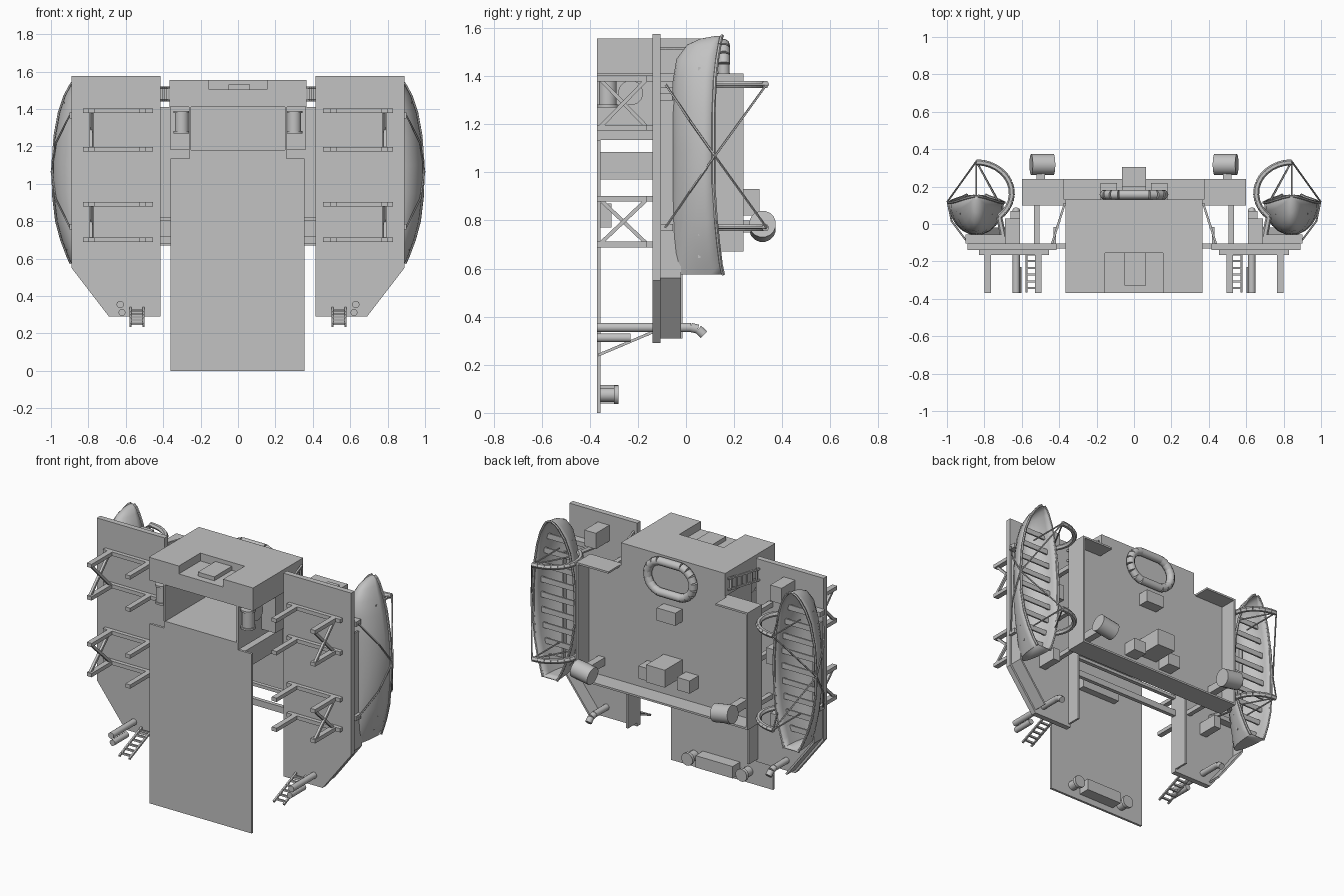
import bpy, bmesh, math
from mathutils import Vector, Matrix

if "Cube" in bpy.data.objects:
    bpy.data.objects.remove(bpy.data.objects["Cube"], do_unlink=True)

GREY = (0.54, 0.54, 0.54, 1)
mat = bpy.data.materials.new("plain grey")
mat.use_nodes = True
mat.diffuse_color = GREY
mat.node_tree.nodes["Principled BSDF"].inputs["Base Color"].default_value = GREY


def finish(name, bm, mirror=False, smooth=False, shell=0):
    """Turn a bmesh into an object, optionally mirrored across x = 0."""
    bmesh.ops.recalc_face_normals(bm, faces=bm.faces)
    me = bpy.data.meshes.new(name)
    bm.to_mesh(me)
    bm.free()
    me.materials.append(mat)
    ob = bpy.data.objects.new(name, me)
    bpy.context.collection.objects.link(ob)
    if smooth:
        bpy.ops.object.select_all(action='DESELECT')
        ob.select_set(True)
        bpy.context.view_layer.objects.active = ob
        bpy.ops.object.shade_smooth_by_angle(angle=math.radians(40))
    if shell:
        ob.modifiers.new("shell", 'SOLIDIFY').thickness = shell
    if mirror:
        ob.modifiers.new("mirror", 'MIRROR')
    return ob


def add_box(bm, x, y, z):
    size = Matrix.Diagonal((x[1] - x[0], y[1] - y[0], z[1] - z[0], 1))
    mid = Matrix.Translation((sum(x) / 2, sum(y) / 2, sum(z) / 2))
    bmesh.ops.create_cube(bm, size=1, matrix=mid @ size)


def add_rod(bm, a, b, r, sides=4):
    a, b = Vector(a), Vector(b)
    d = b - a
    m = Matrix.Translation((a + b) / 2) @ d.to_track_quat('Z', 'Y').to_matrix().to_4x4()
    m = m @ Matrix.Rotation(math.pi / sides, 4, 'Z')
    bmesh.ops.create_cone(bm, cap_ends=True, segments=sides, radius1=r, radius2=r,
                          depth=d.length, matrix=m)


def boxes(name, items, mirror=False):
    bm = bmesh.new()
    for x, y, z in items:
        add_box(bm, x, y, z)
    return finish(name, bm, mirror)


def rods(name, items, r, sides=4, mirror=False):
    """Each item is a path of points joined by straight rods."""
    bm = bmesh.new()
    for path in items:
        for a, b in zip(path, path[1:]):
            add_rod(bm, a, b, r, sides)
    return finish(name, bm, mirror, smooth=sides > 6)


def prism(name, outline, y0, y1, mirror=False):
    """Extrude an (x, z) outline along y."""
    bm = bmesh.new()
    face = bm.faces.new([bm.verts.new((x, y0, z)) for x, z in outline])
    out = bmesh.ops.extrude_face_region(bm, geom=[face])
    bmesh.ops.translate(bm, vec=(0, y1 - y0, 0),
                        verts=[v for v in out["geom"] if isinstance(v, bmesh.types.BMVert)])
    return finish(name, bm, mirror)


# Main lower deck and central house
boxes("main_deck", [((-.36, .355), (-.37, -.355), (0, 1.135))])
boxes("house_roof", [((-.365, .365), (-.37, .13), (1.41, 1.505)),
                     ((-.365, .365), (-.155, .13), (1.505, 1.555)),
                     ((-.05, .065), (-.33, -.155), (1.505, 1.53))])
boxes("house_roof_sides", [((.155, .365), (-.37, -.155), (1.505, 1.555))], True)
boxes("house_floor", [((-.26, .26), (-.37, .1), (1.135, 1.18))])
boxes("house_walls", [((.25, .262), (-.37, -.14), (1.18, 1.41)),
                      ((.25, .36), (-.14, .1), (1.18, 1.41))], True)
boxes("under_trunk", [((-.24, .24), (-.355, .1), (.97, 1.085))])

# Upper deck with bulwarks
boxes("upper_deck", [((-.6, .6), (.1, .13), (.67, 1.41))])
boxes("front_bulwark", [((-.6, .6), (.13, .24), (.67, .682))])
boxes("side_bulwarks", [((.588, .6), (.12, .24), (.67, 1.41)),
                        ((.375, .6), (.12, .24), (1.398, 1.41))], True)
boxes("deck_beams", [((-.42, .42), (-.13, -.105), (.68, .72)),
                     ((-.42, .42), (-.13, -.105), (.8, .82))])
boxes("deck_posts", [((.505, .535), (-.11, .1), (z, z + .03)) for z in (.72, 1.0, 1.3)], True)
boxes("deck_lockers", [((-.065, .065), (.13, .305), (.82, .93)),
                       ((.09, .18), (.13, .22), (.78, .86)),
                       ((-.18, -.09), (.13, .22), (.78, .86)),
                       ((-.065, .065), (.13, .2), (1.17, 1.25))])

# Rounded float ring standing against the house
bm = bmesh.new()
ring = []
for i in range(16):
    a = math.tau * (i + .5) / 16
    ring.append((math.copysign(.06, math.cos(a)) + .1 * math.cos(a), .157,
                 1.43 + .1 * math.sin(a)))
for a, b in zip(ring, ring[1:] + ring[:1]):
    add_rod(bm, a, b, .026, 10)
finish("float_ring", bm, smooth=True)

# Lamps on the bulwark wings
rods("lamp_drum", [[(.43, .318, .765), (.55, .318, .785)]], .056, 16, True)
boxes("lamp_mount", [((.475, .52), (.13, .27), (.75, .8))], True)

# Winches and drums
rods("house_drum", [[(.3, -.325, 1.275), (.3, -.325, 1.385)]], .038, 14, True)
rods("house_drum_flange", [[(.3, -.325, 1.27), (.3, -.325, 1.282)],
                           [(.3, -.325, 1.378), (.3, -.325, 1.39)]], .045, 14, True)
rods("wall_reel", [[(.262, -.23, 1.33), (.3, -.23, 1.33)]], .052, 16, True)
boxes("bow_winch", [((-.13, .13), (-.355, -.28), (.04, .115))])
rods("bow_bollard", [[(.19, -.355, .075), (.19, -.3, .075)]], .03, 12, True)
rods("bow_bollard_cap", [[(.19, -.3, .075), (.19, -.28, .075)]], .04, 12, True)
boxes("deck_hatch", [((-.14, .14), (-.355, -.31), (.77, .87))])

# Side platforms with low walls
prism("side_platform", [(.415, .29), (.69, .29), (.89, .55), (.89, 1.575), (.415, 1.575)],
      -.14, -.105, True)
prism("platform_wall", [(.69, .31), (.88, .56), (.88, 1.3), (.87, 1.3), (.87, .565), (.68, .317)],
      -.105, -.02, True)
boxes("platform_inner_wall", [((.417, .43), (-.105, -.015), (.31, 1.0))], True)
boxes("platform_cabinets", [((.61, .69), (-.105, .03), (1.41, 1.51)),
                            ((.61, .66), (-.105, .07), (1.03, 1.13)),
                            ((.61, .66), (-.105, .03), (.62, .7))], True)

# Support posts and cross braces below the platforms
ROWS = (.7, .89, 1.185, 1.39)
boxes("platform_posts", [((x, x + .034), (-.37, -.14), (z - .012, z + .012))
                         for z in ROWS for x in (.495, .765)], True)
boxes("platform_beams", [((.455, .83), (-.165, -.14), (z - .012, z + .012)) for z in ROWS], True)
braces = []
for low, high in ((.7, .89), (1.185, 1.39)):
    braces += [[(.787, -.36, low), (.787, -.16, high)], [(.78, -.36, high), (.78, -.16, low)]]
rods("cross_braces", braces, .011, 4, True)

# Ladders and pipes
rods("lower_ladder", [[(x, -.365, .24), (x, -.14, .335)] for x in (.505, .575)] +
     [[(.505, -.365 + .225 * t, .24 + .095 * t), (.575, -.365 + .225 * t, .24 + .095 * t)]
      for t in (.1, .26, .42, .58, .74, .9)], .008, 4, True)
rods("upper_ladder", [[(.37, .11, z), (.44, -.11, z)] for z in (1.445, 1.515)] +
     [[(.37 + .07 * t, .11 - .22 * t, 1.445), (.37 + .07 * t, .11 - .22 * t, 1.515)]
      for t in (.1, .26, .42, .58, .74, .9)], .008, 4, True)
rods("drain_pipe", [[(.63, -.37, .355), (.63, .02, .355), (.63, .05, .348), (.63, .075, .325)]],
     .02, 10, True)
rods("short_pipe", [[(.62, -.37, .312), (.62, -.23, .312)]], .019, 10, True)

# Lifeboats: each station is height, half width, keel and rim
BOAT_X = .843
STATIONS = [(.575, .05, -.055, .155), (.62, .07, -.06, .145), (.7, .1, -.06, .135),
            (.8, .127, -.06, .125), (.95, .145, -.06, .115), (1.1, .148, -.06, .115),
            (1.25, .137, -.06, .115), (1.38, .113, -.055, .12), (1.47, .083, -.04, .13),
            (1.53, .05, .005, .14), (1.555, .03, .06, .145), (1.567, .01, .125, .15)]
bm = bmesh.new()
rows = []
for z, w, keel, rim in STATIONS:
    angles = [math.pi * (i / 12 - .5) for i in range(13)]
    rows.append([bm.verts.new((BOAT_X + w * math.sin(a),
                               keel + (rim - keel) * (1 - math.cos(a)), z)) for a in angles])
for r0, r1 in zip(rows, rows[1:]):
    for i in range(12):
        bm.faces.new((r0[i], r0[i + 1], r1[i + 1], r1[i]))
bm.faces.new(rows[0])
bm.faces.new(rows[-1])
finish("lifeboat_hull", bm, True, smooth=True, shell=.006)
rods("lifeboat_rim", [[(BOAT_X + s * w, rim, z) for z, w, k, rim in STATIONS] for s in (-1, 1)],
     .008, 6, True)


def half_width(z):
    for a, b in zip(STATIONS, STATIONS[1:]):
        if a[0] <= z <= b[0]:
            return a[1] + (b[1] - a[1]) * (z - a[0]) / (b[0] - a[0])


seats = []
for i in range(9):
    z = .66 + i * .095
    w = half_width(z) * .88
    seats.append(((BOAT_X - w, BOAT_X + w), (.05, .06), (z - .017, z + .017)))
boxes("lifeboat_seats", seats, True)

# Davits, falls and lashings
davits, falls, cradles = [], [], []
for z, other in ((.77, 1.365), (1.365, .77)):
    arc = [(BOAT_X + .19 * math.cos(a), .165 + .165 * math.sin(a), z)
           for a in (math.radians(90 + 140 * i / 12) for i in range(13))]
    davits.append(arc + [(.69, -.11, z)])
    tip = (BOAT_X, .335, z)
    falls += [[tip, (BOAT_X, .06, z)], [tip, (BOAT_X - half_width(z), .12, z)],
              [tip, (.997, .12, (z + other) / 2), (.975, .015, z + (other - z) * .75),
               (.9, -.085, other)]]
    cradles.append(((.7, .9), (-.105, -.055), (z - .015, z + .015)))
rods("davit_arms", davits, .016, 6, True)
rods("davit_falls", falls, .005, 5, True)
boxes("boat_cradles", cradles, True)
